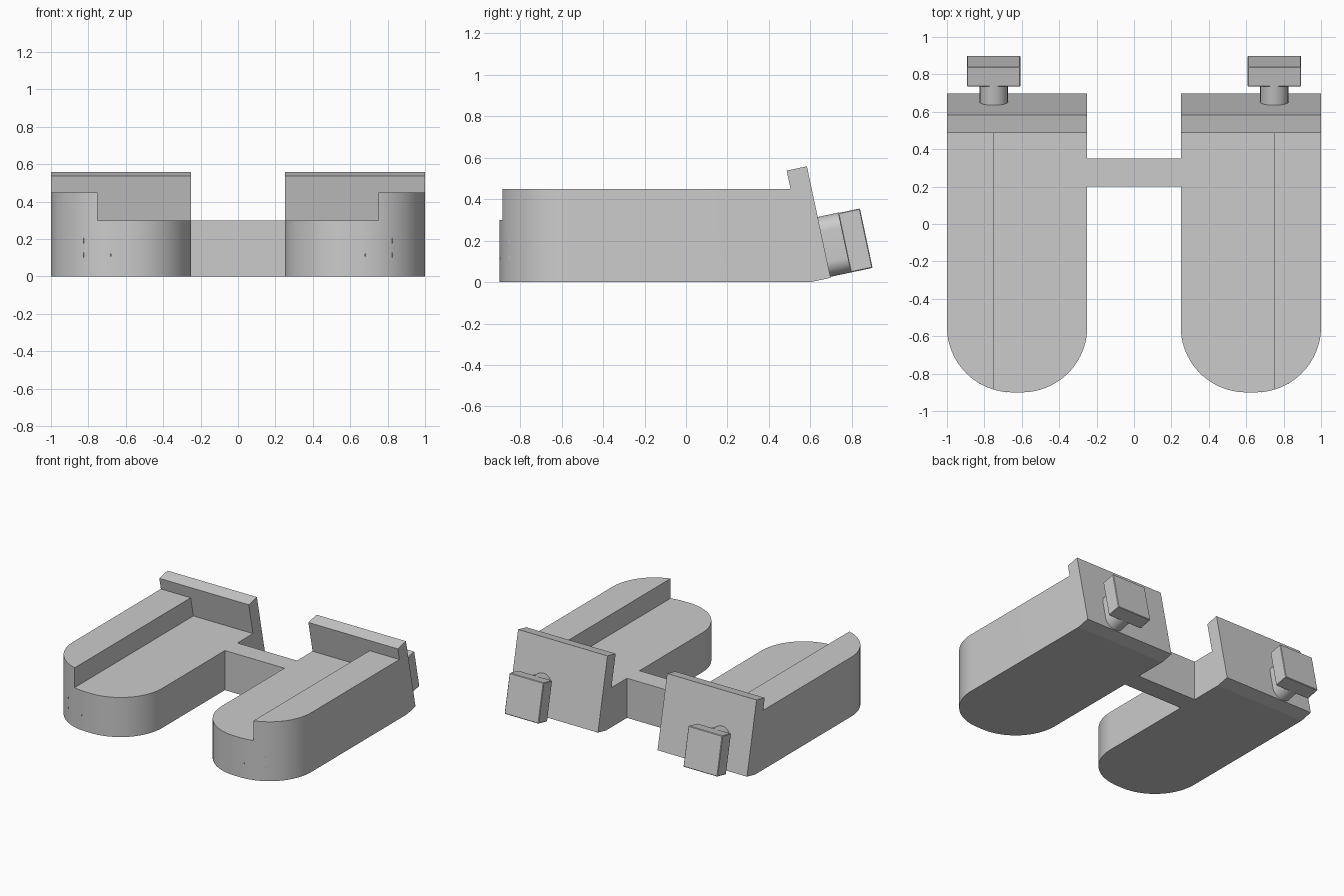
import bpy, bmesh
from math import cos, sin, pi, radians, sqrt
from mathutils import Matrix, Vector

if "Cube" in bpy.data.objects:
    bpy.data.objects.remove(bpy.data.objects["Cube"], do_unlink=True)

grey = bpy.data.materials.new("plain grey")
grey.use_nodes = True
grey.diffuse_color = (0.6, 0.6, 0.6, 1)
grey.node_tree.nodes["Principled BSDF"].inputs["Base Color"].default_value = (0.6, 0.6, 0.6, 1)

# Frame of the raked stern: local y points aft, local z runs up the transom
STERN = Matrix.Translation((0, 0.6, 0)) @ Matrix.Rotation(radians(12), 4, 'X')


def add_object(name, bm, smooth=False):
    bmesh.ops.recalc_face_normals(bm, faces=bm.faces)
    mesh = bpy.data.meshes.new(name)
    bm.to_mesh(mesh)
    bm.free()
    mesh.materials.append(grey)
    ob = bpy.data.objects.new(name, mesh)
    bpy.context.collection.objects.link(ob)
    bpy.ops.object.select_all(action='DESELECT')
    ob.select_set(True)
    bpy.context.view_layer.objects.active = ob
    if smooth:
        bpy.ops.object.shade_smooth_by_angle(angle=radians(30))
    return ob


def mirror(ob):
    ob.modifiers.new("Mirror", 'MIRROR').use_axis[0] = True


def box(low, high):
    bm = bmesh.new()
    low, high = Vector(low), Vector(high)
    place = Matrix.Translation((low + high) / 2) @ Matrix.Diagonal((*(high - low), 1))
    bmesh.ops.create_cube(bm, size=1, matrix=place)
    return bm


def prism(points, direction):
    bm = bmesh.new()
    face = bm.faces.new([bm.verts.new(p) for p in points])
    made = bmesh.ops.extrude_face_region(bm, geom=[face])["geom"]
    moved = [v for v in made if isinstance(v, bmesh.types.BMVert)]
    bmesh.ops.translate(bm, verts=moved, vec=direction)
    return bm


def arc(cx, cy, r, start, end, steps=24):
    angles = [start + (end - start) * i / steps for i in range(steps + 1)]
    return [(cx + r * cos(a), cy + r * sin(a)) for a in angles]


# Hulls: rounded bow, raked stern, stepped deck leaving a high outer side
R = 0.35
outline = [(1, 0.8), (0.25, 0.8)]
outline += arc(0.25 + R, R - 0.9, R, pi, 1.5 * pi)
outline += arc(1 - R, R - 0.9, R, 1.5 * pi, 2 * pi)
bm = prism([(x, y, 0) for x, y in outline], (0, 0, 0.45))
cut = bmesh.ops.bisect_plane(bm, geom=bm.verts[:] + bm.edges[:] + bm.faces[:],
                             plane_co=STERN.translation, plane_no=STERN.col[1].to_3d(),
                             clear_outer=True)
rim = [e for e in cut["geom_cut"] if isinstance(e, bmesh.types.BMEdge)]
bmesh.ops.holes_fill(bm, edges=rim)
cutter = add_object("deck_cutter", box((0, -2, 0.3), (0.75, 2, 1)))
cutter.hide_render = True
hull = add_object("hulls", bm)
step = hull.modifiers.new("Deck step", 'BOOLEAN')
step.operation = 'DIFFERENCE'
step.solver = 'EXACT'
step.object = cutter
bpy.ops.object.modifier_apply(modifier=step.name)
bpy.data.objects.remove(cutter, do_unlink=True)
bpy.ops.object.shade_smooth_by_angle(angle=radians(30))
mirror(hull)

# Crossbeam joining the hulls
add_object("crossbeam", box((-0.25, 0.2, 0), (0.25, 0.35, 0.3)))

# Raked transom plates
bm = box((0.25, 0, 0), (1, 0.1, 0.55))
bm.transform(STERN)
mirror(add_object("transoms", bm))

# Rounded mounts standing off the transoms
slot = arc(0.75, 0.225, 0.075, 0, pi) + arc(0.75, 0.08, 0.075, pi, 2 * pi)
bm = prism([(x, 0.09, z) for x, z in slot], (0, 0.115, 0))
bm.transform(STERN)
mirror(add_object("motor_mounts", bm, smooth=True))

# Motor blocks with slightly eased edges
bm = box((0.607, 0.2, 0.005), (0.893, 0.308, 0.298))
bmesh.ops.bevel(bm, geom=bm.edges[:], offset=0.004, segments=1, affect='EDGES')
bm.transform(STERN)
mirror(add_object("motor_blocks", bm))

# Tiny pointed studs showing through the bow
bm = bmesh.new()
for x, z, half in ((0.825, 0.19, 0.034), (0.825, 0.115, 0.034), (0.68, 0.115, 0.018)):
    y = R - 0.9 - sqrt(R * R - (x - 1 + R) ** 2)
    place = Matrix.Translation((x, y + 0.003, z)) @ Matrix.Diagonal((0.006, 0.006, half, 1))
    bmesh.ops.create_uvsphere(bm, u_segments=4, v_segments=2, radius=1, matrix=place)
mirror(add_object("bow_studs", bm))
